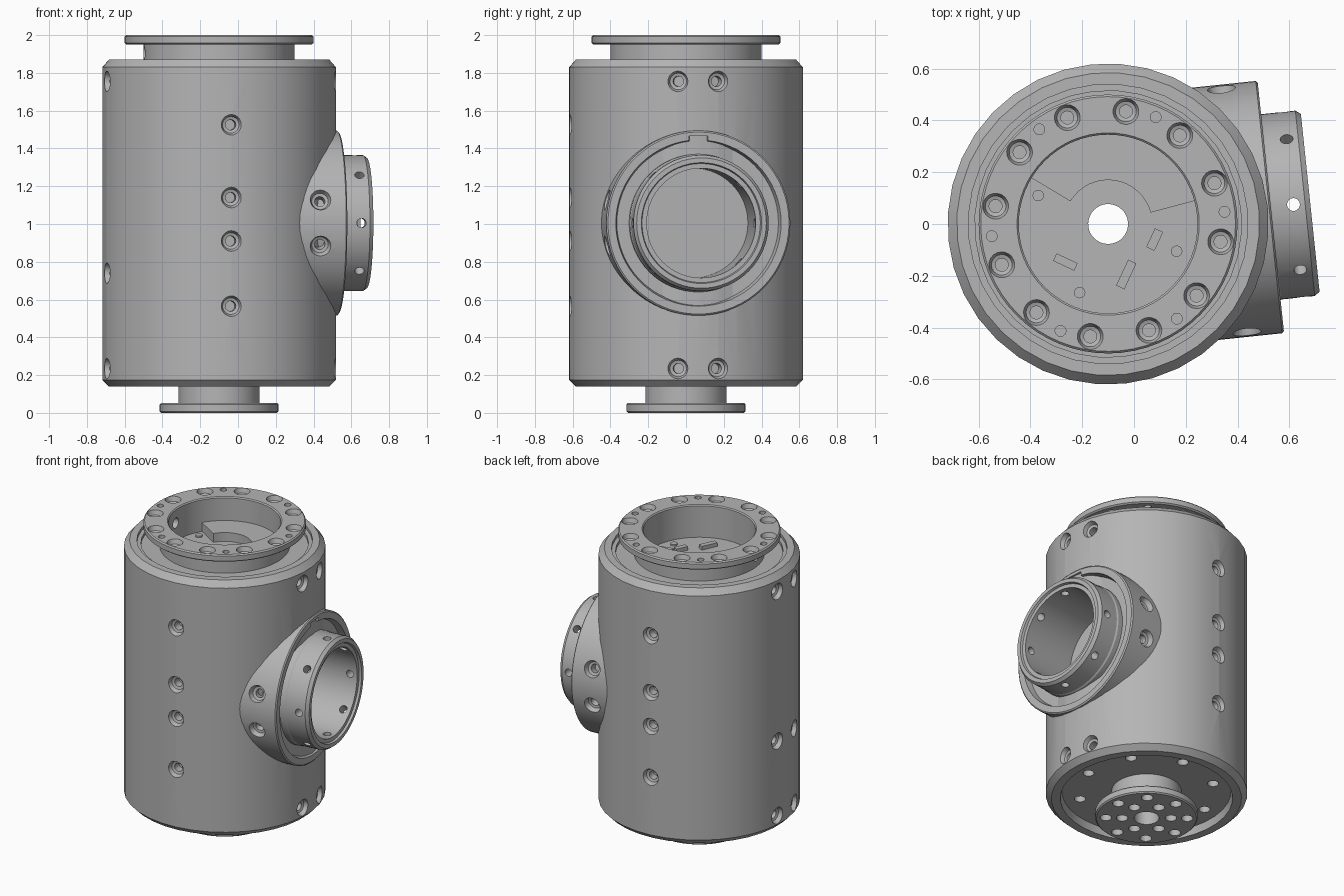
import bpy, bmesh, math
from math import radians, cos, sin, pi
from mathutils import Matrix

old = bpy.data.objects.get("Cube")
if old:
    bpy.data.objects.remove(old, do_unlink=True)

metal = bpy.data.materials.new("grey metal")
metal.use_nodes = True
GREY = (0.46, 0.46, 0.46, 1)
metal.diffuse_color = GREY
metal.node_tree.nodes["Principled BSDF"].inputs["Base Color"].default_value = GREY

T = lambda x, y, z: Matrix.Translation((x, y, z))
R = lambda deg, axis: Matrix.Rotation(radians(deg), 4, axis)

TURN = 6                                   # whole hole pattern is turned about z
BODY = T(-0.1, 0, 0) @ R(TURN, 'Z')        # main axis
PORT = BODY @ T(0, 0, 1.005) @ R(90, 'Y')  # side port axis, local z outward


def lathe(bm, profile, segs, frame):
    """Spin a closed (radius, height) outline around the frame's z axis."""
    rings = []
    for i in range(segs):
        a = 2 * pi * i / segs
        rings.append([bm.verts.new(frame @ T(r * cos(a), r * sin(a), z).translation)
                      for r, z in profile])
    n = len(profile)
    for i in range(segs):
        a, b = rings[i], rings[(i + 1) % segs]
        for j in range(n):
            k = (j + 1) % n
            if profile[j][0] or profile[k][0]:
                bm.faces.new((a[j], b[j], b[k], a[k]))


def finish(bm, name):
    bmesh.ops.remove_doubles(bm, verts=bm.verts, dist=1e-5)
    bmesh.ops.dissolve_degenerate(bm, edges=bm.edges, dist=1e-6)
    bmesh.ops.recalc_face_normals(bm, faces=bm.faces)
    mesh = bpy.data.meshes.new(name)
    bm.to_mesh(mesh)
    bm.free()
    mesh.materials.append(metal)
    obj = bpy.data.objects.new(name, mesh)
    bpy.context.collection.objects.link(obj)
    return obj


def turned(name, profile, segs, frame):
    bm = bmesh.new()
    lathe(bm, profile, segs, frame)
    return finish(bm, name)


def pin(r, top, bottom):
    return [(0, bottom), (r, bottom), (r, top), (0, top)]


def screw_hole(r, depth=0.09):
    return [(0, -depth), (r * .5, -depth), (r * .5, -0.035), (r * .8, -0.03),
            (r, 0), (r, 0.03), (0, 0.03)]


def radial(frame, angle, height, radius):
    return frame @ R(angle, 'Z') @ T(0, 0, height) @ R(90, 'Y') @ T(0, 0, radius)


def drill(obj, holes):
    """Cut a list of (profile, segments, frame) holes from an object."""
    bm = bmesh.new()
    for profile, segs, frame in holes:
        lathe(bm, profile, segs, frame)
    cutter = finish(bm, "cutter")
    cutter.hide_render = True
    mod = obj.modifiers.new("holes", 'BOOLEAN')
    mod.operation, mod.solver, mod.object = 'DIFFERENCE', 'EXACT', cutter
    select(obj)
    bpy.ops.object.modifier_apply(modifier=mod.name)
    bpy.data.objects.remove(cutter, do_unlink=True)


def select(obj):
    bpy.ops.object.select_all(action='DESELECT')
    obj.select_set(True)
    bpy.context.view_layer.objects.active = obj


# Main housing, with recessed ends and a centre passage
housing = turned("housing", [
    (.077, .19), (.52, .19), (.53, .14), (.585, .14), (.62, .175), (.62, 1.83),
    (.585, 1.87), (.54, 1.87), (.54, 1.85), (.515, 1.85), (.515, 1.83),
    (.36, 1.83), (.36, 1.78), (.077, 1.78)], 36, BODY)
holes = [(pin(.3, .8, .375), 48, PORT)]
for side in (-90, 90):
    for z in (1.525, 1.14, .91, .565):
        holes.append((screw_hole(.055), 20, radial(BODY, side, z, .62)))
for side, heights in ((0, (1.755, .235)), (180, (1.755, .74, .235))):
    for z in heights:
        for off in (-10, 10):
            holes.append((screw_hole(.055), 20, radial(BODY, side + off, z, .62)))
for k in range(8):
    holes.append((pin(.035, .26, .1), 16, BODY @ R(31 + 45 * k, 'Z') @ T(.42, 0, 0)))
drill(housing, holes)

# Top collar and bolt flange
collar = turned("top_flange", [
    (.345, 1.77), (.4, 1.77), (.4, 1.95), (.49, 1.95), (.5, 1.958), (.5, 1.992),
    (.492, 2), (.352, 2), (.345, 1.993)], 64, BODY)
holes = [(screw_hole(.05), 20, BODY @ R(15 + 30 * k, 'Z') @ T(.44, 0, 2)) for k in range(12)]
holes += [(pin(.021, 2.05, 1.965), 14, BODY @ R(60 * k, 'Z') @ T(.452, 0, 0)) for k in range(6)]
holes.append((pin(.035, .5, .3), 16, radial(BODY, 180, 1.905, 0)))
drill(collar, holes)

# Bottom hub and bolt flange
hub = turned("bottom_flange", [
    (.077, 0), (.307, 0), (.315, .008), (.315, .045), (.307, .053), (.215, .053),
    (.215, .2), (.077, .2)], 48, BODY)
holes = [(pin(.036, .045, -.05), 16, BODY @ R(45 * k, 'Z') @ T(.25, 0, 0)) for k in range(8)]
holes += [(pin(.036, .045, -.05), 16, BODY @ R(14 + 60 * k, 'Z') @ T(.15, 0, 0)) for k in range(6)]
drill(hub, holes)

# Side port: wide boss, groove and narrower tube
port = turned("side_port", [
    (.29, .365), (.49, .365), (.49, .625), (.482, .632), (.44, .632), (.43, .59),
    (.365, .59), (.365, .625), (.36, .635), (.36, .765), (.345, .785), (.32, .785),
    (.315, .77), (.29, .77)], 64, PORT)
holes = [(screw_hole(.055), 20, radial(PORT, side + off, .49, .488))
         for side in (-90, 90) for off in (-14.5, 14.5)]
holes += [(pin(.025, .45, .22), 16, radial(PORT, 45 * k, .72, 0)) for k in range(8)]
holes.append((pin(.05, .462, .4), 16, radial(PORT, 180, .632, 0)))
drill(port, holes)

# Raised sector on the floor of the top bore
bm = bmesh.new()
steps = 16
angles = [radians(15 + 134 * i / steps) for i in range(steps + 1)]
outline = [(.17, a) for a in angles] + [(.35, a) for a in reversed(angles)]
base = bm.faces.new([bm.verts.new((r * cos(a) - .1, r * sin(a), 1.775)) for r, a in outline])
up = bmesh.ops.extrude_face_region(bm, geom=[base])["geom"]
bmesh.ops.translate(bm, vec=(0, 0, .065),
                    verts=[v for v in up if isinstance(v, bmesh.types.BMVert)])
sector = finish(bm, "bore_sector")

# Small blocks and studs on the bore floor
bm = bmesh.new()
for x, y, w, d, turn in ((.08, -.06, .035, .08, -25), (-.03, -.195, .035, .11, -25),
                         (-.265, -.147, .09, .032, -25)):
    bmesh.ops.create_cube(bm, size=1, matrix=T(x, y, 1.785) @ R(turn, 'Z')
                          @ Matrix.Diagonal((w, d, .04, 1)))
for x, y in ((-.37, .11), (.165, -.105), (-.21, -.265)):
    lathe(bm, pin(.022, 1.79, 1.77), 16, T(x, y, 0))
blocks = finish(bm, "bore_floor_blocks")

for part in (housing, collar, hub, port, sector, blocks):
    select(part)
    bpy.ops.object.shade_smooth_by_angle(angle=radians(25))
